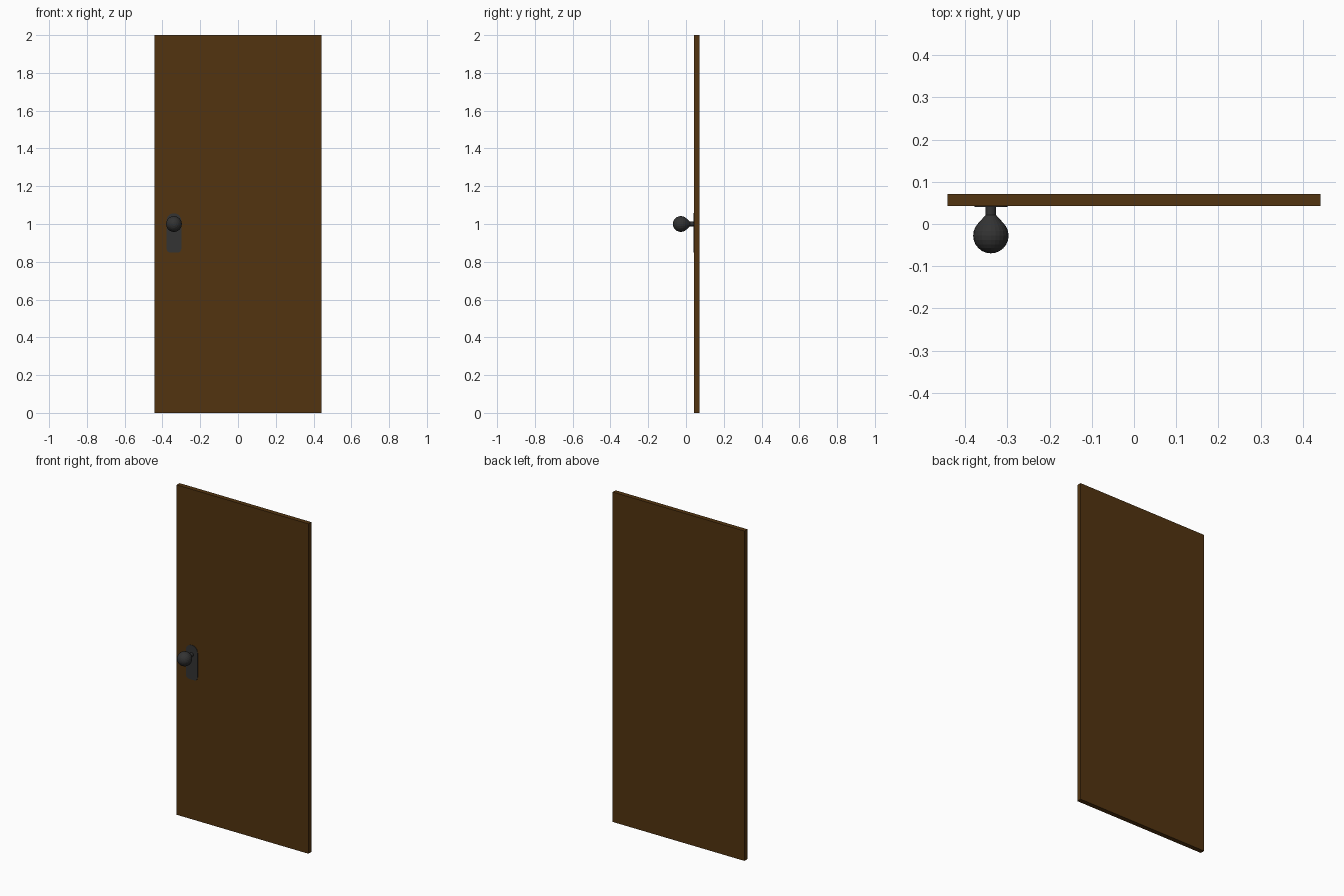
import bpy, bmesh, math
from mathutils import Matrix, Vector

if "Cube" in bpy.data.objects:
    bpy.data.objects.remove(bpy.data.objects["Cube"])


def material(name, rgb):
    m = bpy.data.materials.new(name)
    m.diffuse_color = (*rgb, 1)
    m.use_nodes = True
    m.node_tree.nodes["Principled BSDF"].inputs["Base Color"].default_value = m.diffuse_color
    return m


def make_object(name, bm, mat):
    bmesh.ops.recalc_face_normals(bm, faces=bm.faces)
    me = bpy.data.meshes.new(name)
    bm.to_mesh(me)
    bm.free()
    me.materials.append(mat)
    ob = bpy.data.objects.new(name, me)
    bpy.context.collection.objects.link(ob)
    return ob


wood = material("dark brown wood", (0.085, 0.034, 0.005))
iron = material("black iron", (0.033, 0.033, 0.033))

FRONT, BACK = 0.043, 0.071      # door faces along y
KNOB_X, KNOB_Z = -0.339, 1.0

# Door panel
bm = bmesh.new()
bmesh.ops.create_cube(bm, size=1, matrix=Matrix.Translation((0, (FRONT + BACK) / 2, 1))
                      @ Matrix.Diagonal((0.884, BACK - FRONT, 2, 1)))
make_object("door_panel", bm, wood)

# Lock plate: rounded top, softened bottom corners
bm = bmesh.new()
half, top, bottom, corner = 0.039, 1.057, 0.848, 0.022
outline = []
for sx, cz, r, a0 in ((1, top - half, half, 0), (-1, top - half, half, 90),
                      (-1, bottom + corner, corner, 180), (1, bottom + corner, corner, 270)):
    for i in range(7):
        a = math.radians(a0 + 15 * i)
        outline.append((KNOB_X + sx * (half - r) + r * math.cos(a), cz + r * math.sin(a)))
face = bm.faces.new([bm.verts.new((x, FRONT + 0.001, z)) for x, z in outline])
bmesh.ops.remove_doubles(bm, verts=bm.verts, dist=1e-5)
ext = bmesh.ops.extrude_face_region(bm, geom=bm.faces[:])
bmesh.ops.translate(bm, vec=Vector((0, -0.004, 0)),
                    verts=[v for v in ext["geom"] if isinstance(v, bmesh.types.BMVert)])
make_object("lock_plate", bm, iron)

# Knob: ball with a flared neck, turned about the y axis
bm = bmesh.new()
R, CY = 0.042, -0.0275
profile = [(R * math.sin(math.radians(a)), CY - R * math.cos(math.radians(a)))
           for a in range(0, 136, 15)]
profile += [(0.0125, 0.021), (0.0125, FRONT)]
verts = [bm.verts.new((KNOB_X + r, y, KNOB_Z)) for r, y in profile]
edges = [bm.edges.new(p) for p in zip(verts, verts[1:])]
bmesh.ops.spin(bm, geom=verts + edges, cent=(KNOB_X, 0, KNOB_Z), axis=(0, 1, 0),
               angle=math.tau, steps=24, use_merge=True)
bmesh.ops.remove_doubles(bm, verts=bm.verts, dist=1e-5)
make_object("door_knob", bm, iron)
